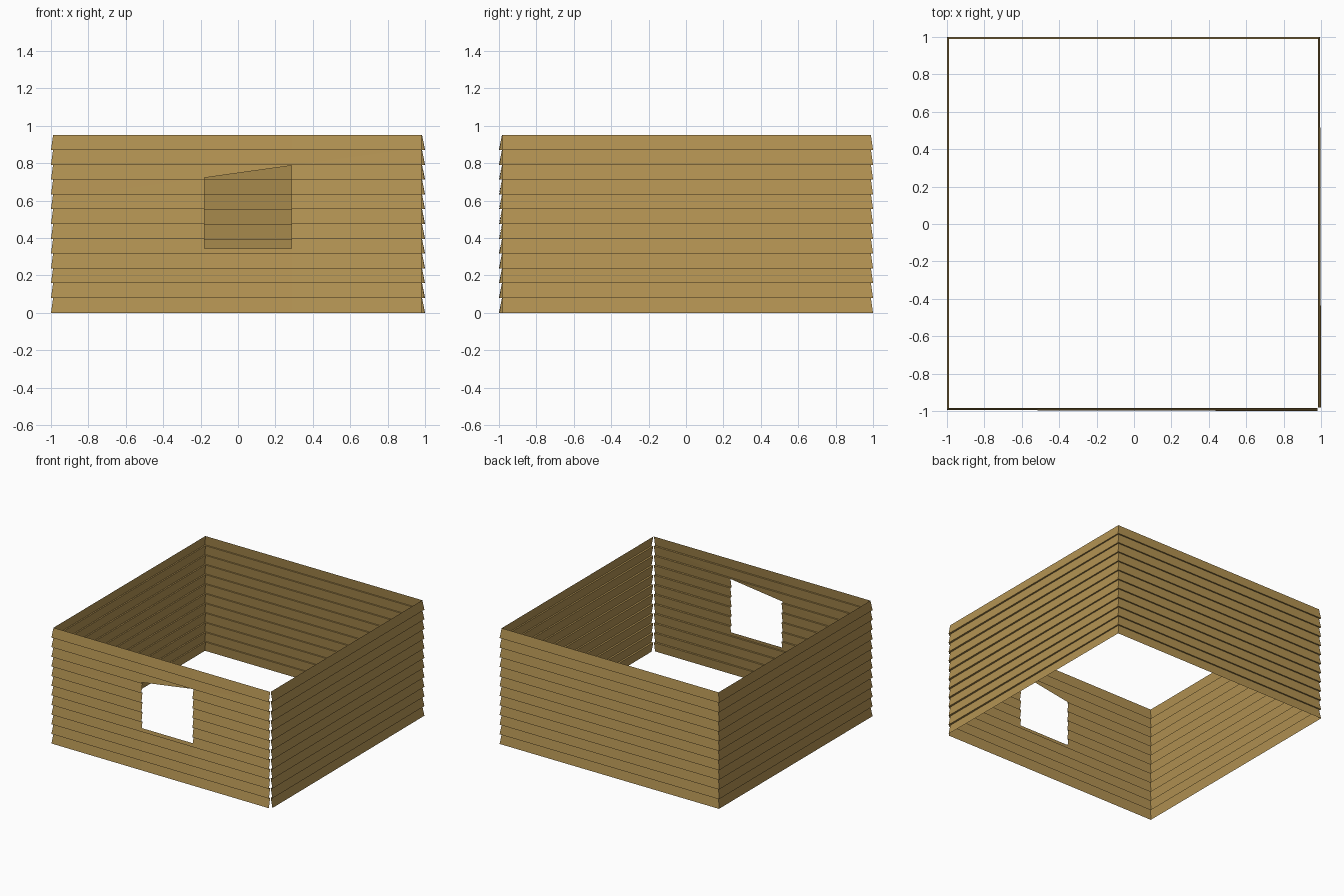
import bpy, bmesh
from mathutils import Vector

if "Cube" in bpy.data.objects:
    bpy.data.objects.remove(bpy.data.objects["Cube"])

H, BOARDS = 0.95, 12
E_IN, E_OUT = 0.003, 0.019       # board top / bottom distance from the wall path
A, B, M = 0.981, 0.9866, 0.7071  # open-corner and far-corner positions, corner shrink

# Path round the house, open at the front right corner: (point, outward direction)
path = [((A, -A), (0, -1)), ((-B, -A), (-M * M ** 0, -M)), ((-B, B), (-M, M)),
        ((A, B), (M, M)), ((A, -A), (1, 0))]

# Clapboard profile: each board slopes out to its lower edge, then steps back in
step = H / BOARDS
profile = []
for i in range(BOARDS):
    profile += [(E_OUT, i * step), (E_IN, (i + 1) * step)]

# Sweep the profile along the path
bm = bmesh.new()
rings = [[bm.verts.new((p[0] + d[0] * e, p[1] + d[1] * e, z)) for e, z in profile]
         for p, d in path]
for r, s in zip(rings, rings[1:]):
    for j in range(len(profile) - 1):
        bm.faces.new((s[j], r[j], r[j + 1], s[j + 1]))

# Window opening with a slanted top, cut into the front wall
L, R, Z0, ZL, ZR = -0.18, 0.285, 0.345, 0.722, 0.787
slope = Vector((-(ZR - ZL), 0, R - L)).normalized()
cuts = [((L, 0, 0), Vector((-1, 0, 0))), ((R, 0, 0), Vector((1, 0, 0))),
        ((0, 0, Z0), Vector((0, 0, -1))), ((L, 0, ZL), slope)]


def front_faces():
    return [f for f in bm.faces if f.calc_center_median().y < -0.97
            and abs(f.calc_center_median().x) < 0.97]


for co, no in cuts:
    faces = front_faces()
    geom = faces + list({e for f in faces for e in f.edges}) + list({v for f in faces for v in f.verts})
    bmesh.ops.bisect_plane(bm, geom=geom, plane_co=co, plane_no=no, dist=1e-6)
inside = [f for f in front_faces()
          if all((f.calc_center_median() - Vector(co)).dot(no) < 0 for co, no in cuts)]
bmesh.ops.delete(bm, geom=inside, context='FACES')

mesh = bpy.data.meshes.new("siding_walls")
bm.to_mesh(mesh)
bm.free()
walls = bpy.data.objects.new("siding_walls", mesh)
bpy.context.collection.objects.link(walls)

# Tan wood colour
mat = bpy.data.materials.new("tan_wood")
mat.diffuse_color = (0.45, 0.29, 0.085, 1)
mat.use_nodes = True
mat.node_tree.nodes["Principled BSDF"].inputs["Base Color"].default_value = mat.diffuse_color
mesh.materials.append(mat)
